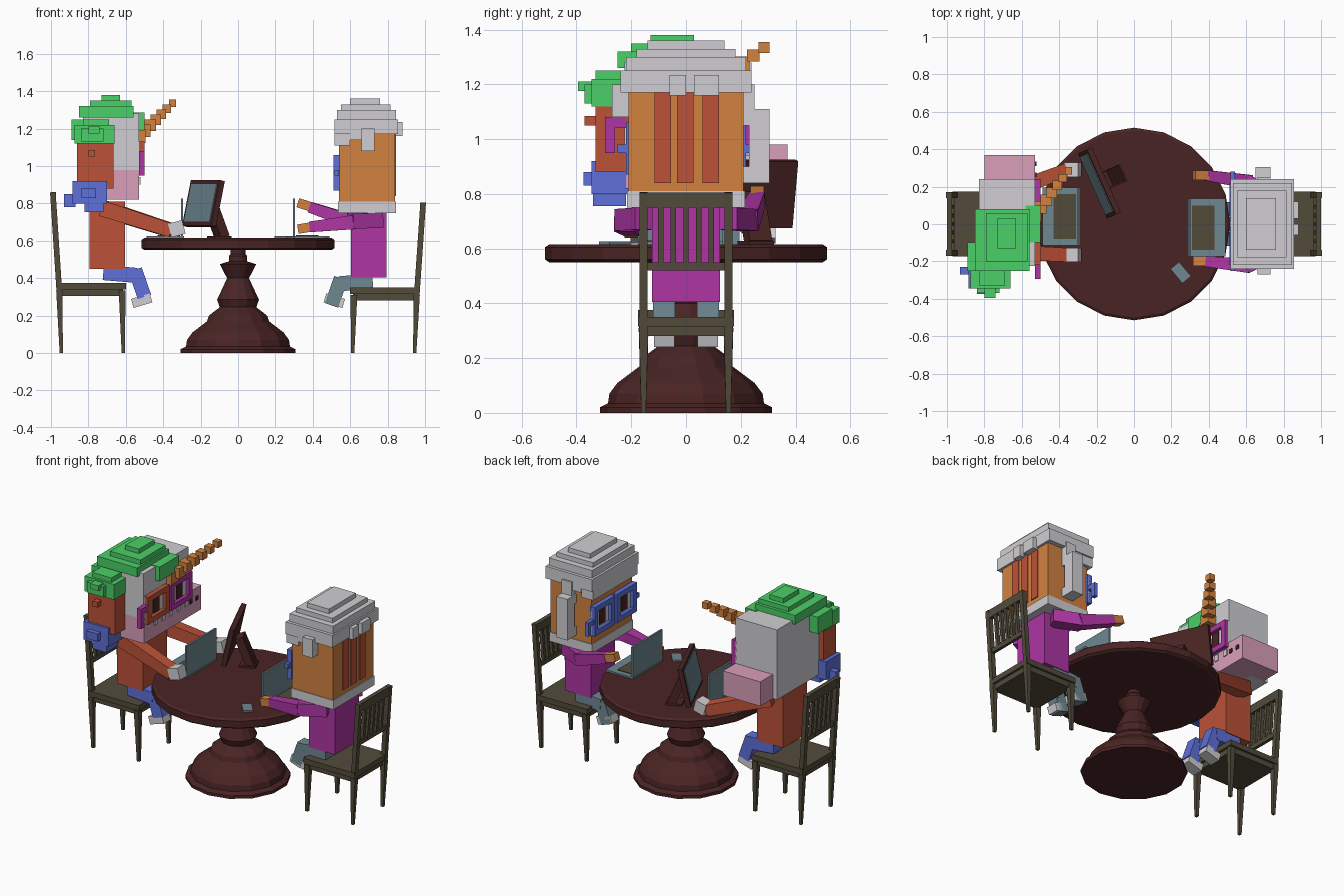
import bpy, bmesh
from math import radians
from mathutils import Matrix, Vector

cube = bpy.data.objects.get("Cube")
if cube:
    bpy.data.objects.remove(cube, do_unlink=True)


def material(name, hex_code):
    rgb = [int(hex_code[i:i + 2], 16) / 255 for i in (0, 2, 4)]
    lin = [c / 12.92 if c < .04 else ((c + .055) / 1.055) ** 2.4 for c in rgb]
    mat = bpy.data.materials.new(name)
    mat.use_nodes = True
    mat.diffuse_color = (*lin, 1)
    mat.node_tree.nodes["Principled BSDF"].inputs["Base Color"].default_value = (*lin, 1)
    return mat


green = material("leaf green", "4BD068")
orange = material("orange", "D28240")
red = material("brick red", "BC5238")
purple = material("magenta purple", "AD35A3")
white = material("pale grey", "D0CED2")
pink = material("soft pink", "DA9FBA")
blue = material("cobalt blue", "5E70D8")
wood = material("mahogany", "4A2424")
brown = material("olive brown", "524B3B")
slate = material("slate", "6F8791")


def finish(name, mat, bm):
    bmesh.ops.recalc_face_normals(bm, faces=bm.faces)
    mesh = bpy.data.meshes.new(name)
    bm.to_mesh(mesh)
    bm.free()
    mesh.materials.append(mat)
    obj = bpy.data.objects.new(name, mesh)
    bpy.context.collection.objects.link(obj)
    return obj


def boxes(name, mat, *ranges, side=1, matrix=Matrix()):
    """Join boxes given as x, y and z ranges; side=-1 mirrors them in x."""
    bm = bmesh.new()
    for x0, x1, y0, y1, z0, z1 in ranges:
        centre = Vector((side * (x0 + x1), y0 + y1, z0 + z1)) / 2
        size = Matrix.Diagonal((abs(x1 - x0), abs(y1 - y0), abs(z1 - z0), 1))
        bmesh.ops.create_cube(bm, size=1, matrix=matrix @ Matrix.Translation(centre) @ size)
    return finish(name, mat, bm)


def limb(name, mat, start, end, width, depth=None, taper=1):
    """Square bar between two points, narrowed by taper at its end."""
    start, end = Vector(start), Vector(end)
    axis = end - start
    bm = bmesh.new()
    bmesh.ops.create_cube(bm, size=1)
    for v in bm.verts:
        k = taper if v.co.z > 0 else 1
        v.co = Vector((v.co.x * width * k, v.co.y * (depth or width) * k, v.co.z * axis.length))
    turn = axis.to_track_quat("Z", "X" if abs(axis.x) < abs(axis.z) else "Y").to_matrix().to_4x4()
    bm.transform(Matrix.Translation((start + end) / 2) @ turn)
    return finish(name, mat, bm)


def lathe(name, mat, profile, sides):
    bm = bmesh.new()
    rings = []
    for r, z in profile:
        ring = bmesh.ops.create_circle(bm, segments=sides, radius=r,
                                       matrix=Matrix.Translation((0, 0, z)))["verts"]
        rings.append(ring)
    for low, high in zip(rings, rings[1:]):
        for i in range(sides):
            j = (i + 1) % sides
            bm.faces.new((low[i], low[j], high[j], high[i]))
    bm.faces.new(rings[0])
    bm.faces.new(rings[-1])
    return finish(name, mat, bm)


def eyeglass(name, mat, x, facing, y0, y1, z0, z1):
    """Square rim with a pale lens and a dark pupil."""
    rim, out = .035, x + facing * .035
    boxes(name + "_rim", mat, (x, out, y0, y1, z0, z0 + rim), (x, out, y0, y1, z1 - rim, z1),
          (x, out, y0, y0 + rim, z0, z1), (x, out, y1 - rim, y1, z0, z1))
    boxes(name + "_lens", white, (x, x + facing * .012, y0, y1, z0, z1))
    mid, level = (y0 + y1) / 2, (z0 + z1) / 2
    boxes(name + "_pupil", wood, (x, x + facing * .018, mid - .03, mid + .03, level - .05, level + .05))


# Pedestal table
lathe("table_pedestal", wood,
      [(.315, 0), (.315, .02), (.285, .035), (.28, .07), (.25, .11), (.17, .17), (.16, .2), (.1, .245),
       (.115, .285), (.06, .4), (.1, .475), (.05, .49), (.05, .52), (.04, .53), (.04, .56)], 14)
lathe("table_top", wood, [(.5, .55), (.515, .56), (.515, .605), (.5, .615)], 20)


# Chairs
def chair(name, side, seat, top):
    boxes(name + "_seat", brown, (-.97, -.6, -.175, .175, seat - .035, seat), side=side)
    boxes(name + "_apron", brown, (-.955, -.615, -.16, .16, seat - .07, seat - .034), side=side)
    low, high = side * -.955, side * -.99
    for y in (-.155, .155):
        limb(name + "_back_post", brown, (low, y, seat - .05), (high, y, top), .03)
        limb(name + "_back_leg", brown, (low, y, seat - .04), (side * -.945, y, 0), .034, taper=.5)
        limb(name + "_front_leg", brown, (side * -.62, y, seat - .04), (side * -.613, y, 0), .036, taper=.5)
    for i in range(5):
        y = (i - 2) * .046
        limb(name + "_slat", brown, (side * -.97, y, seat + .18), (high, y, top - .03), .02)
    boxes(name + "_top_rail", brown, (-1, -.972, -.17, .17, top - .055, top), side=side)
    boxes(name + "_lower_rail", brown, (-.98, -.96, -.15, .15, seat + .17, seat + .2), side=side)


chair("left_seat_chair", 1, .375, .86)
chair("right_seat_chair", -1, .35, .805)


# Laptops
def laptop(name, side, y, outer):
    boxes(name + "_base", slate, (-outer, -.29, y - .155, y + .155, .614, .626), side=side)
    boxes(name + "_keys", brown, (-outer + .06, -.31, y - .12, y + .12, .62, .63), side=side)
    boxes(name + "_lid", slate, (-.305, -.293, y - .155, y + .155, .62, .825), side=side)


laptop("first_laptop", 1, .04, .49)
laptop("second_laptop", -1, -.02, .49)

# Monitor, turned and leaning back
pose = (Matrix.Translation((-.185, .22, .8)) @ Matrix.Rotation(radians(24), 4, "Z")
        @ Matrix.Rotation(radians(12), 4, "Y"))
boxes("monitor_frame", wood, (-.015, .015, -.19, .19, -.125, .125), matrix=pose)
boxes("monitor_screen", slate, (-.02, -.01, -.17, .17, -.105, .105), matrix=pose)
limb("monitor_neck", wood, (-.15, .235, .8), (-.085, .265, .62), .05, .09)
boxes("monitor_foot", wood, (-.05, .05, -.05, .05, 0, .015),
      matrix=Matrix.Translation((-.1, .255, .612)) @ Matrix.Rotation(radians(24), 4, "Z"))

# Phone
boxes("phone", slate, (-.03, .03, -.05, .05, 0, .012),
      matrix=Matrix.Translation((.25, -.26, .614)) @ Matrix.Rotation(radians(40), 4, "Z"))


# Bodies and legs
def lower_body(name, side, shirt, trousers, drop):
    boxes(name + "_torso", shirt, (-.795, -.605, -.125, .125, .45 - drop, .81 - drop), side=side)
    for y in (-.08, .08):
        hip, knee, ankle = [(side * x, y, z - drop) for x, z in ((-.72, .43), (-.54, .415), (-.5, .3))]
        limb(name + "_thigh", trousers, hip, knee, .08)
        limb(name + "_shin", trousers, (knee[0] - side * .01, y, knee[2] + .03), ankle, .075)
        limb(name + "_foot", white, (side * -.565, y, .265), (side * -.465, y, .295), .075, .05)


lower_body("unicorn_person", 1, red, blue, 0)
lower_body("bearded_person", -1, purple, slate, .045)

# Arms and hands
for y, reach in ((-.15, -.165), (.15, .29)):
    limb("unicorn_arm", red, (-.73, y, .775), (-.355, reach, .655), .085, taper=.85)
    limb("unicorn_hand", white, (-.365, reach, .655), (-.29, reach, .675), .075)
for y, reach, z in ((-.15, -.2, .675), (.15, .26, .78)):
    elbow = (.6, y * 1.5, .705)
    limb("bearded_upper_arm", purple, (.76, y, .71), elbow, .08)
    limb("bearded_forearm", purple, (.62, y * 1.5, .7), (.385, reach, z), .075, taper=.75)
    limb("bearded_hand", orange, (.395, reach, z), (.32, reach, z + (z - .71) * .35), .05)

# Bearded person's head
boxes("bearded_head", orange, (.54, .84, -.21, .21, .78, 1.2))
boxes("beard_band", white, (.535, .845, -.215, .215, .75, .81))
for y in (-.085, -.002, .09):
    boxes("back_stripe", red, (.838, .846, y - .03, y + .03, .84, 1.18))
boxes("white_hair", white, (.515, .855, -.24, .24, 1.17, 1.25), (.53, .845, -.22, .22, 1.24, 1.3),
      (.55, .815, -.18, .18, 1.29, 1.33), (.6, .76, -.14, .14, 1.32, 1.36),
      (.515, .6, -.23, .23, 1.11, 1.2), (.66, .73, -.27, -.2, 1.08, 1.2), (.66, .73, .2, .25, 1.1, 1.2),
      (.6, .66, -.235, .235, 1.14, 1.2), (.84, .88, -.06, 0, 1.16, 1.235), (.84, .88, .03, .12, 1.16, 1.235))
boxes("white_ear", white, (.65, .73, .23, .305, .84, 1.11), (.65, .73, .2, .24, 1.05, 1.11),
      (.65, .73, .2, .24, .84, .9))
eyeglass("first_blue", blue, .545, -1, -.22, -.01, .87, 1.06)
eyeglass("second_blue", blue, .545, -1, .01, .22, .87, 1.06)
boxes("blue_glasses_hooks", blue, (.515, .54, .22, .28, .95, .98), (.515, .54, .25, .28, .89, .95),
      (.515, .54, -.25, -.22, .95, .98))

# Unicorn half of the other head
boxes("unicorn_skull", white, (-.83, -.53, -.225, .24, .98, 1.28), (-.83, -.7, -.22, .238, .82, .99))
boxes("unicorn_muzzle", pink, (-.8, -.528, -.223, .37, .82, .98))
for i in range(5):
    y = -.12 + i * .08
    boxes("tooth", white, (-.53, -.522, y, y + .03, .9, .94))
for y in (.25, .31):
    boxes("nostril", wood, (-.53, -.522, y, y + .025, .9, .925))
for i in range(7):
    t, half = i / 6, .036 - i * .0027
    x, y, z = -.53 + t * .18, .05 + t * .235, 1.16 + t * .175
    boxes("horn_step", orange, (x - half, x + half, y - half, y + half, z - half, z + half))

# Red face with blue beard on the near side
boxes("red_face", red, (-.86, -.665, -.33, -.2, .88, 1.15), (-.8, -.765, -.37, -.32, 1.05, 1.085))
boxes("blue_beard", blue, (-.885, -.7, -.345, -.19, .8, .92), (-.82, -.72, -.34, -.22, .755, .81),
      (-.93, -.87, -.27, -.23, .78, .85), (-.84, -.76, -.375, -.33, .83, .88))
boxes("green_hair", green, (-.875, -.66, -.345, -.2, 1.12, 1.22), (-.83, -.69, -.33, -.21, 1.2, 1.25),
      (-.89, -.8, -.25, -.1, 1.14, 1.25), (-.85, -.56, -.25, .08, 1.26, 1.32),
      (-.79, -.57, -.2, .06, 1.31, 1.35), (-.73, -.63, -.13, .03, 1.34, 1.38),
      (-.58, -.5, -.1, .1, 1.19, 1.285), (-.8, -.74, -.395, -.33, 1.175, 1.21),
      (-.84, -.72, -.37, -.32, 1.13, 1.2))
eyeglass("red", red, -.535, 1, -.22, 0, .95, 1.13)
eyeglass("purple", purple, -.535, 1, .02, .24, .95, 1.13)
boxes("purple_glasses_hook", purple, (-.53, -.5, -.29, -.22, 1.04, 1.08), (-.53, -.5, -.295, -.26, .95, 1.08))
